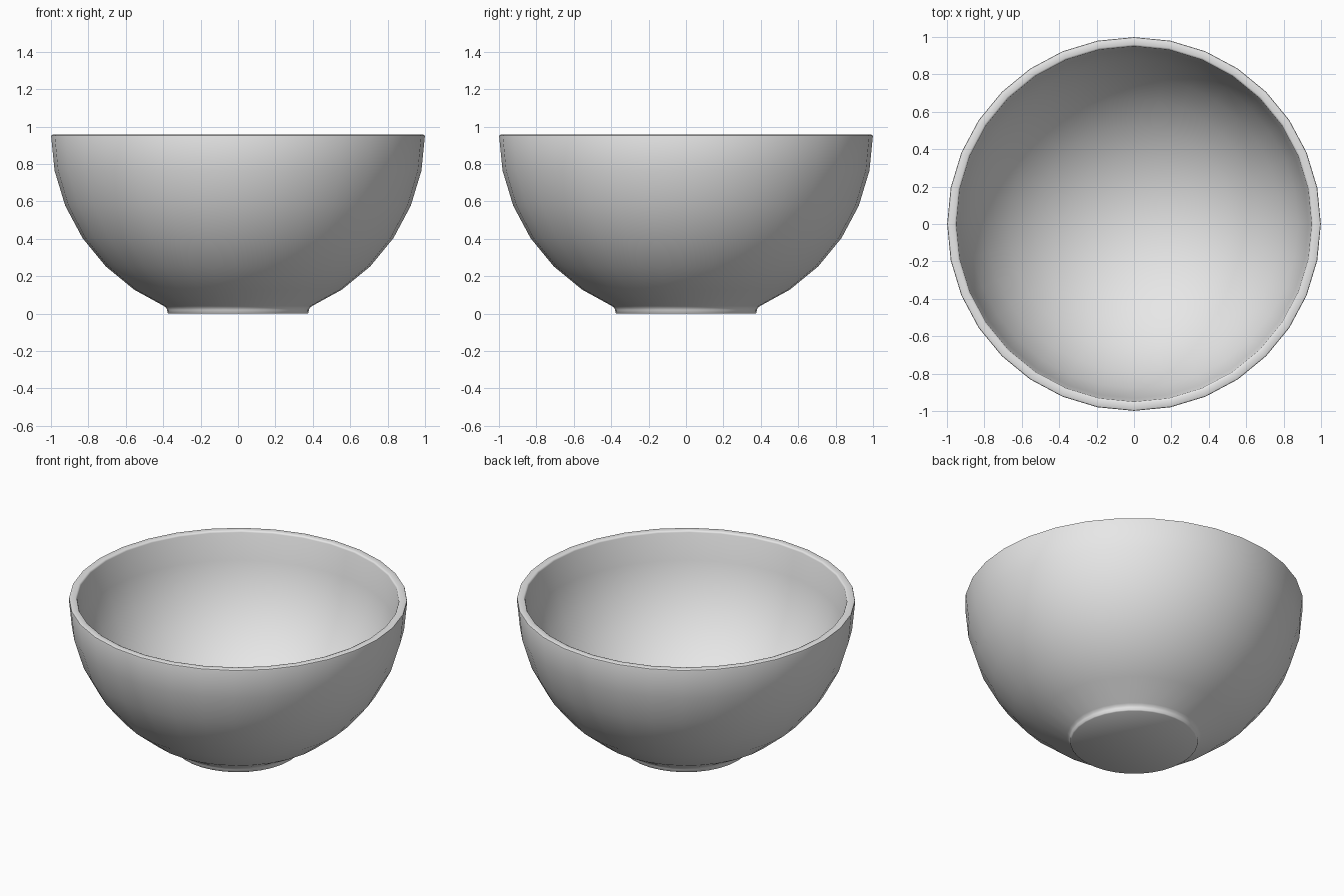
import bpy, bmesh
from math import sin, cos, radians, tau

if "Cube" in bpy.data.objects:
    bpy.data.objects.remove(bpy.data.objects["Cube"], do_unlink=True)

SEGMENTS = 32
CENTRE_Z = 0.96      # height of the hemisphere centre
OUTER, INNER = 1.0, 0.95
STEP = 11.25         # latitude step of the bowl wall


def arc(radius, first, last):
    """Points down a hemisphere, from ring number first to ring number last."""
    angles = [radians(STEP * i) for i in range(first, last + 1)]
    return [(radius * cos(a), CENTRE_Z - radius * sin(a)) for a in angles]


def lathe(name, profile, material):
    """Revolve an (r, z) profile around the z axis."""
    bm = bmesh.new()
    verts = [bm.verts.new((r, 0, z)) for r, z in profile]
    edges = [bm.edges.new(pair) for pair in zip(verts, verts[1:])]
    bmesh.ops.spin(bm, geom=verts + edges, cent=(0, 0, 0), axis=(0, 0, 1),
                   angle=tau, steps=SEGMENTS, use_duplicate=False)
    bmesh.ops.remove_doubles(bm, verts=bm.verts, dist=0.0005)
    bmesh.ops.recalc_face_normals(bm, faces=bm.faces)
    mesh = bpy.data.meshes.new(name)
    bm.to_mesh(mesh)
    bm.free()
    mesh.materials.append(material)
    obj = bpy.data.objects.new(name, mesh)
    bpy.context.collection.objects.link(obj)
    bpy.ops.object.select_all(action="DESELECT")
    obj.select_set(True)
    bpy.context.view_layer.objects.active = obj
    bpy.ops.object.shade_smooth_by_angle(angle=radians(50))
    return obj


# Plain grey glaze
grey = bpy.data.materials.new("plain_grey")
grey.use_nodes = True
colour = (0.8, 0.8, 0.8, 1)
grey.diffuse_color = colour
grey.node_tree.nodes["Principled BSDF"].inputs["Base Color"].default_value = colour

# Flat foot with a small fillet into the wall
foot = [(0, 0), (0.371, 0), (0.377, 0.005), (0.379, 0.02), (0.384, 0.031), (0.396, 0.041)]
# Softened rim
rim = [(0.999, 0.947), (0.997, 0.954), (0.99, 0.957),
       (0.96, 0.957), (0.953, 0.954), (0.95, 0.947)]
# Outer wall rises from the foot, inner wall falls to the bowl floor
outer_wall = arc(OUTER, 1, 5)[::-1]
inner_wall = arc(INNER, 1, 7) + [(0, CENTRE_Z - INNER)]

lathe("bowl", foot + outer_wall + rim + inner_wall, grey)
